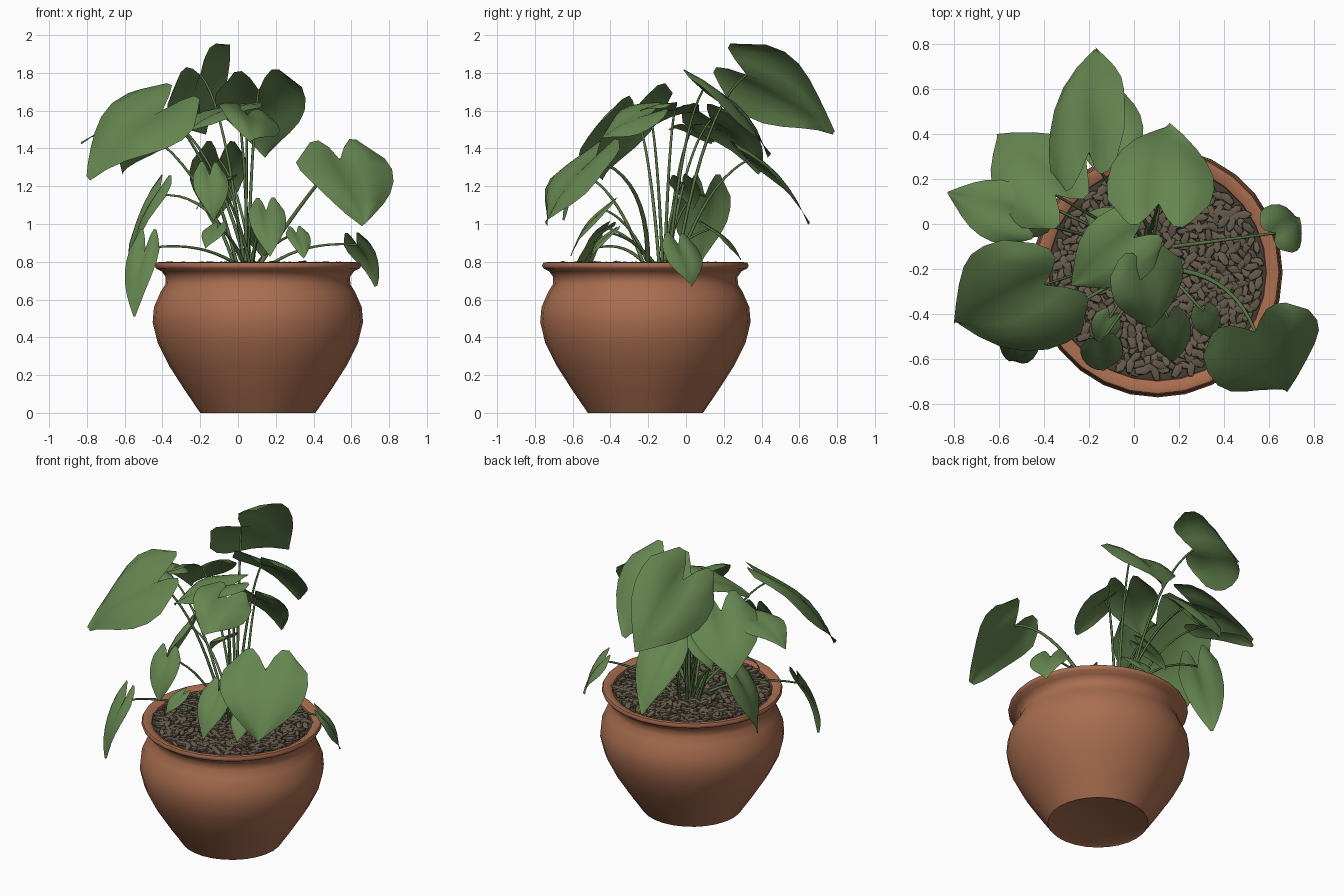
import bpy, bmesh, math, random
from mathutils import Vector, Matrix

random.seed(4)
if "Cube" in bpy.data.objects:
    bpy.data.objects.remove(bpy.data.objects["Cube"])

CENTRE = Vector((0.105, -0.215, 0))
UP = Vector((0, 0, 1))


def material(name, colour):
    mat = bpy.data.materials.new(name)
    mat.use_nodes = True
    mat.diffuse_color = (*colour, 1)
    mat.node_tree.nodes["Principled BSDF"].inputs["Base Color"].default_value = (*colour, 1)
    return mat


TERRACOTTA = material("terracotta", (0.40, 0.155, 0.08))
LEAF = material("leaf green", (0.13, 0.235, 0.08))
STEM = material("stem green", (0.10, 0.18, 0.06))
STONE = material("brown stone", (0.135, 0.108, 0.074))
SOIL = material("dark soil", (0.06, 0.047, 0.033))


def add_object(name, bm, mat, angle):
    mesh = bpy.data.meshes.new(name)
    bm.to_mesh(mesh)
    bm.free()
    mesh.materials.append(mat)
    obj = bpy.data.objects.new(name, mesh)
    bpy.context.collection.objects.link(obj)
    bpy.ops.object.select_all(action='DESELECT')
    obj.select_set(True)
    bpy.context.view_layer.objects.active = obj
    bpy.ops.object.shade_smooth_by_angle(angle=math.radians(angle))


def lathe(name, profile, mat, sides, angle):
    bm = bmesh.new()
    verts = [bm.verts.new(CENTRE + Vector((r, 0, z))) for r, z in profile]
    edges = [bm.edges.new(pair) for pair in zip(verts, verts[1:])]
    bmesh.ops.spin(bm, geom=verts + edges, cent=CENTRE, axis=UP,
                   angle=math.tau, steps=sides)
    bmesh.ops.remove_doubles(bm, verts=bm.verts, dist=0.0005)
    bmesh.ops.recalc_face_normals(bm, faces=bm.faces)
    add_object(name, bm, mat, angle)


# Pot with rolled rim, and the soil inside it
lathe("pot", [(0, 0.01), (0.28, 0.01), (0.305, 0), (0.39, 0.125), (0.47, 0.25), (0.53, 0.37),
              (0.557, 0.48), (0.55, 0.56), (0.515, 0.64), (0.49, 0.68), (0.488, 0.72),
              (0.51, 0.75), (0.54, 0.765), (0.547, 0.78), (0.54, 0.795), (0.52, 0.798),
              (0.485, 0.78), (0.47, 0.70)], TERRACOTTA, 28, 50)
lathe("soil", [(0, 0.765), (0.485, 0.765)], SOIL, 28, 50)

# Elongated stones scattered over the soil
bm = bmesh.new()
count = 520
for i in range(count):
    r = 0.46 * math.sqrt((i + 0.5) / count)
    a = i * math.pi * (3 - math.sqrt(5))
    place = CENTRE + Vector((r * math.cos(a), r * math.sin(a), random.uniform(0.766, 0.786)))
    turn = Matrix.Rotation(random.uniform(0, math.tau), 4, 'Z')
    tip = Matrix.Rotation(random.uniform(-0.35, 0.35), 4, 'Y')
    size = random.uniform(0.8, 1.15)
    shape = Matrix.Diagonal((0.04 * size, 0.02 * size, 0.016 * size, 1))
    bmesh.ops.create_icosphere(bm, subdivisions=1, radius=1,
                               matrix=Matrix.Translation(place) @ turn @ tip @ shape)
add_object("stones", bm, STONE, 40)


def stem(name, start, end, radius, arch, bend):
    control = start.lerp(end, 0.4) + Vector(bend)
    control.z = start.z + (end.z - start.z) * arch
    curve = bpy.data.curves.new(name, 'CURVE')
    curve.dimensions = '3D'
    curve.bevel_depth = radius
    curve.bevel_resolution = 1
    steps = 10
    path = curve.splines.new('POLY')
    path.points.add(steps)
    for i, point in enumerate(path.points):
        t = i / steps
        point.co = (*(start.lerp(control, t).lerp(control.lerp(end, t), t)), 1)
        point.radius = 1.2 - 0.5 * t
    curve.materials.append(STEM)
    obj = bpy.data.objects.new(name, curve)
    bpy.context.collection.objects.link(obj)
    bpy.ops.object.select_all(action='DESELECT')
    obj.select_set(True)
    bpy.context.view_layer.objects.active = obj
    bpy.ops.object.convert(target='MESH')


HALF_WIDTHS = (0.66, 0.95, 1, 0.95, 0.80, 0.57, 0.30, 0.03)


def leaf(name, base, tip, width, tilt=0, arch=0.8, radius=0.008, bend=(0, 0, 0)):
    """Heart-shaped leaf from stalk joint to tip; tilt lifts its right side."""
    base, tip = Vector(base), Vector(tip)
    along = tip - base
    length = along.length
    along.normalize()
    across = Matrix.Rotation(-math.radians(tilt), 3, along) @ along.cross(UP).normalized()
    normal = across.cross(along)
    wave = random.uniform(0, math.tau)
    bm = bmesh.new()
    rows = []
    columns = 8
    for i, half in enumerate(HALF_WIDTHS):
        t = i / (len(HALF_WIDTHS) - 1)
        row = []
        for j in range(columns + 1):
            s = 2 * j / columns - 1
            lobe = 0.3 * math.sin(math.pi * min(abs(s) * 0.8, 1)) * (1 - t) ** 2
            bulge = 0.10 * length * math.sin(math.pi * t)
            fold = width * (0.16 * abs(s) - 0.2 * s * s) * half
            ripple = 0.035 * width * abs(s) * math.sin(wave + 7 * t + 2 * s)
            row.append(bm.verts.new(base + along * length * (t - lobe)
                                    + across * s * half * width / 2
                                    + normal * (bulge + fold + ripple)))
        rows.append(row)
    for low, high in zip(rows, rows[1:]):
        for j in range(columns):
            bm.faces.new((low[j], low[j + 1], high[j + 1], high[j]))
    add_object("leaf_" + name, bm, LEAF, 80)
    root = Vector((0.06 + 0.12 * base.x + random.uniform(-0.03, 0.03),
                   -0.12 + 0.15 * base.y + random.uniform(-0.03, 0.03), 0.77))
    stem("stem_" + name, root, base, radius, arch, bend)


# Tall crown leaves
leaf("back_top", (-0.20, 0.32, 1.79), (-0.17, 0.78, 1.48), 0.52, tilt=48, arch=0.85)
leaf("back_right", (0.11, 0.09, 1.71), (0.15, 0.44, 1.36), 0.48, tilt=2)
leaf("left_large", (-0.40, -0.27, 1.60), (-0.79, -0.44, 1.24), 0.60, tilt=22)
leaf("left_side", (-0.52, 0.03, 1.50), (-0.83, 0.14, 1.43), 0.28)
leaf("back_left", (-0.35, 0.13, 1.55), (-0.61, 0.39, 1.27), 0.44)
leaf("back_low", (-0.10, 0.33, 1.34), (-0.13, 0.65, 1.00), 0.30)
leaf("centre", (0.0, -0.06, 1.60), (-0.28, -0.27, 1.48), 0.34)
leaf("centre_front", (0.05, -0.19, 1.58), (0.07, -0.46, 1.44), 0.36, tilt=22)

# Spreading leaves around the middle
leaf("right_large", (0.54, -0.48, 1.34), (0.67, -0.74, 1.00), 0.54, arch=0.85,
     radius=0.011, bend=(0.15, 0.12, 0))
leaf("front_heart", (-0.15, -0.53, 1.26), (-0.13, -0.65, 1.02), 0.19)
leaf("left_middle", (-0.42, 0.10, 1.15), (-0.57, 0.06, 0.77), 0.30, arch=1.1)

# Low leaves near and over the rim
leaf("front_low", (0.15, -0.42, 1.07), (0.17, -0.61, 0.83), 0.20)
leaf("left_drooping", (-0.49, -0.49, 0.87), (-0.55, -0.61, 0.51), 0.18, arch=1.5)
leaf("right_drooping", (0.63, -0.04, 0.89), (0.73, 0.03, 0.67), 0.24, arch=1.2)
leaf("front_right_small", (0.31, -0.39, 0.95), (0.35, -0.51, 0.82), 0.13)
leaf("front_left_small", (-0.11, -0.42, 0.98), (-0.17, -0.53, 0.87), 0.13)
leaf("back_small", (0.12, 0.12, 0.97), (0.14, 0.29, 0.81), 0.18)
leaf("inner_small", (-0.06, -0.02, 1.22), (-0.22, 0.04, 1.08), 0.16)
